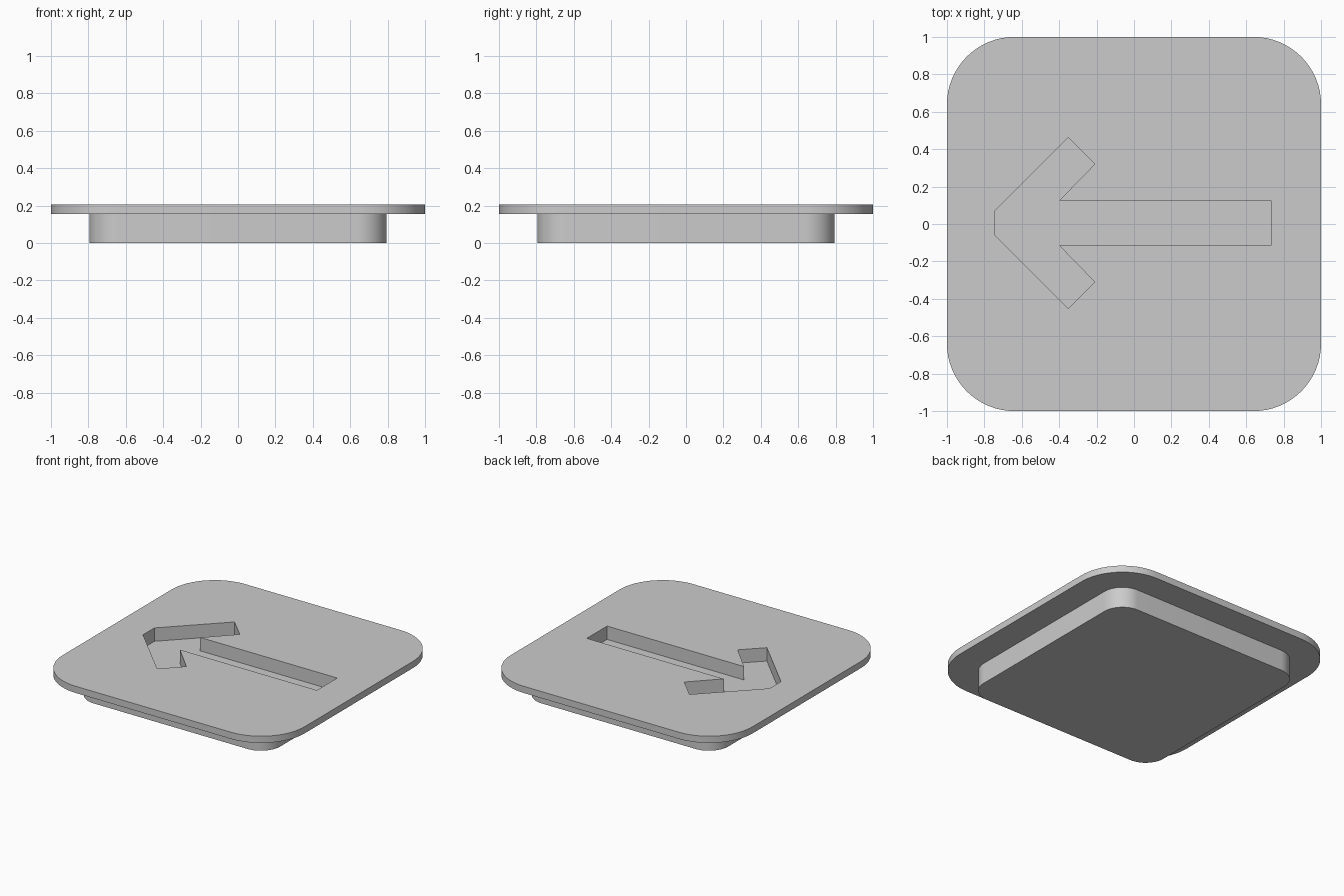
import bpy
import bmesh
from math import cos, sin, pi, radians

if "Cube" in bpy.data.objects:
    bpy.data.objects.remove(bpy.data.objects["Cube"], do_unlink=True)

grey = bpy.data.materials.new("grey")
grey.use_nodes = True
colour = (0.6, 0.6, 0.6, 1)
grey.diffuse_color = colour
grey.node_tree.nodes["Principled BSDF"].inputs["Base Color"].default_value = colour


def rounded_square(half, radius, steps=16):
    """Counter-clockwise outline with rounded corners."""
    c = half - radius
    outline = []
    for i, (sx, sy) in enumerate([(1, 1), (-1, 1), (-1, -1), (1, -1)]):
        for k in range(steps + 1):
            a = (i + k / steps) * pi / 2
            outline.append((sx * c + radius * cos(a), sy * c + radius * sin(a)))
    return outline


def prism(name, outline, bottom, top):
    """Upright solid with the given outline."""
    bm = bmesh.new()
    face = bm.faces.new([bm.verts.new((x, y, bottom)) for x, y in outline])
    new = bmesh.ops.extrude_face_region(bm, geom=[face])["geom"]
    bmesh.ops.translate(bm, vec=(0, 0, top - bottom),
                        verts=[v for v in new if isinstance(v, bmesh.types.BMVert)])
    bmesh.ops.recalc_face_normals(bm, faces=bm.faces)
    mesh = bpy.data.meshes.new(name)
    bm.to_mesh(mesh)
    bm.free()
    mesh.materials.append(grey)
    obj = bpy.data.objects.new(name, mesh)
    bpy.context.collection.objects.link(obj)
    return obj


# Wide thin plate on a narrower base
plate = prism("top_plate", rounded_square(1.0, 0.36), 0.155, 0.205)
base = prism("base", rounded_square(0.795, 0.16), 0.0, 0.155)

# Arrow recess, mirrored about its own axis
axis_y = 0.005
half_arrow = [(0.733, 0.12), (-0.4, 0.12), (-0.21, 0.315), (-0.352, 0.457), (-0.742, 0.067)]
arrow = [(x, axis_y + y) for x, y in half_arrow]
arrow += [(x, axis_y - y) for x, y in reversed(half_arrow)]
cutter = prism("arrow_cutter", arrow, 0.105, 0.3)
cutter.hide_render = True

for part in (plate, base):
    cut = part.modifiers.new("arrow_recess", "BOOLEAN")
    cut.operation = "DIFFERENCE"
    cut.solver = "EXACT"
    cut.object = cutter
    bpy.ops.object.select_all(action="DESELECT")
    part.select_set(True)
    bpy.context.view_layer.objects.active = part
    bpy.ops.object.modifier_apply(modifier=cut.name)
    bpy.ops.object.shade_smooth_by_angle(angle=radians(30))

bpy.data.objects.remove(cutter, do_unlink=True)
